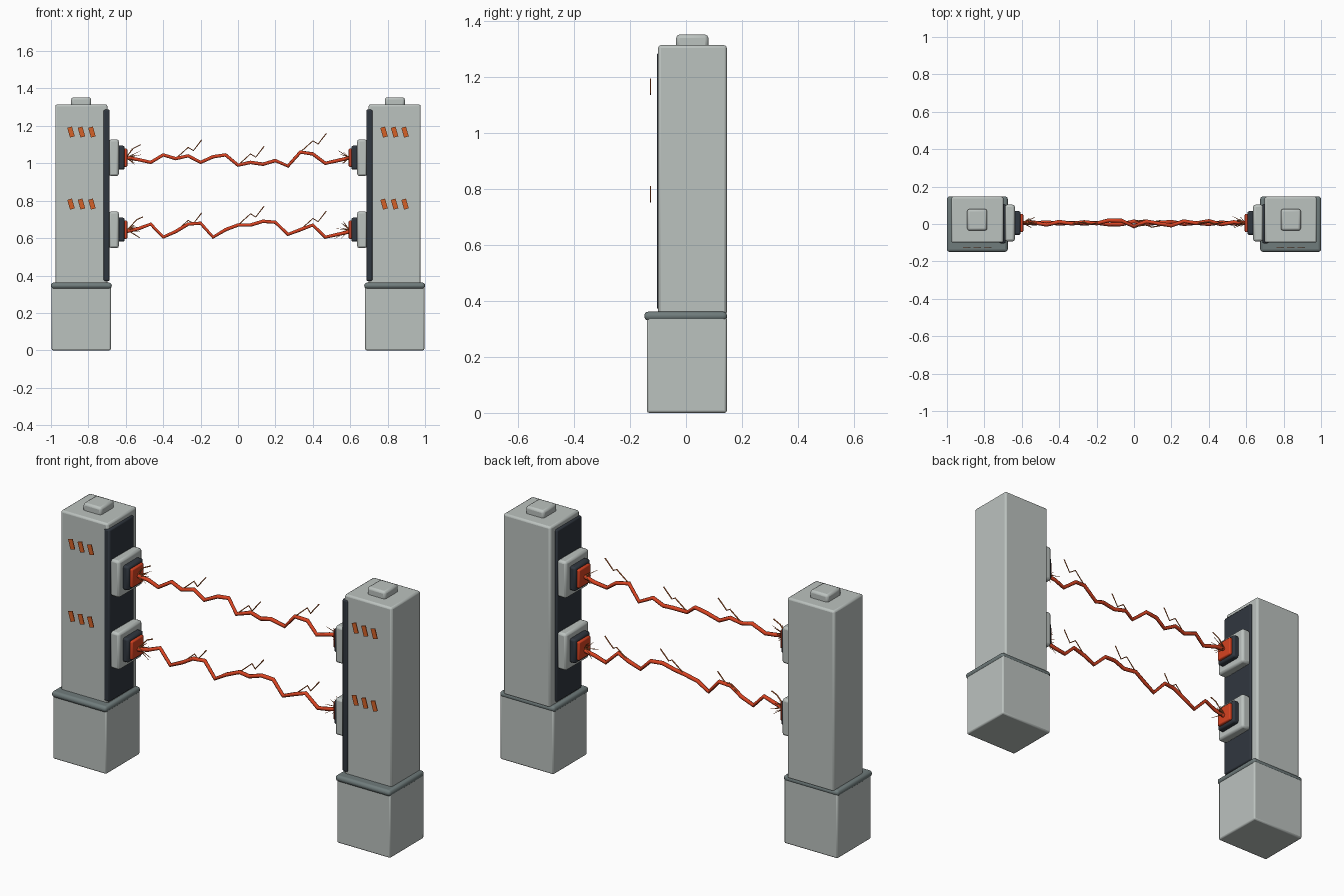
import bpy, math, random
from mathutils import Vector

if "Cube" in bpy.data.objects:
    bpy.data.objects.remove(bpy.data.objects["Cube"])

random.seed(4)


def material(name, rgb):
    m = bpy.data.materials.new(name)
    m.diffuse_color = (*rgb, 1)
    m.use_nodes = True
    m.node_tree.nodes["Principled BSDF"].inputs["Base Color"].default_value = m.diffuse_color
    return m


GREY = material("light_grey", (0.50, 0.54, 0.52))
STEEL = material("steel_grey", (0.16, 0.20, 0.20))
DARK = material("charcoal", (0.03, 0.038, 0.05))
RED = material("hot_red", (0.68, 0.055, 0.015))
ORANGE = material("warning_orange", (0.66, 0.12, 0.02))
SPARK = material("spark_orange", (0.70, 0.17, 0.04))


def box(name, lo, hi, mat, bevel=0.0, segments=2, tilt=0.0):
    """Bevelled box between two corners, optionally tilted about y."""
    lo, hi = Vector(lo), Vector(hi)
    bpy.ops.mesh.primitive_cube_add(size=1, location=(lo + hi) / 2)
    ob = bpy.context.object
    ob.name = name
    ob.scale = hi - lo
    bpy.ops.object.transform_apply(location=False, rotation=False, scale=True)
    ob.rotation_euler.y = tilt
    ob.data.materials.append(mat)
    if bevel:
        mod = ob.modifiers.new("bevel", 'BEVEL')
        mod.width = bevel
        mod.segments = segments
        bpy.ops.object.shade_smooth_by_angle(angle=math.radians(35))
    return ob


def side_box(name, side, x0, x1, y0, y1, z0, z1, mat, bevel, segments=2):
    """Box measured outward from the centre plane, on either side."""
    xs = sorted((side * x0, side * x1))
    return box(name, (xs[0], y0, z0), (xs[1], y1, z1), mat, bevel, segments)


def tubes(name, paths, radius, mat, taper=False):
    """Round wires along a list of point paths, turned into a mesh."""
    cu = bpy.data.curves.new(name, 'CURVE')
    cu.dimensions = '3D'
    cu.bevel_depth = radius
    cu.bevel_resolution = 1
    cu.use_fill_caps = True
    for pts in paths:
        sp = cu.splines.new('POLY')
        sp.points.add(len(pts) - 1)
        for i, (p, q) in enumerate(zip(sp.points, pts)):
            p.co = (*q, 1)
            p.radius = 1 - 0.7 * i / (len(pts) - 1) if taper else 1
    cu.materials.append(mat)
    ob = bpy.data.objects.new(name, cu)
    bpy.context.collection.objects.link(ob)
    bpy.ops.object.select_all(action='DESELECT')
    ob.select_set(True)
    bpy.context.view_layer.objects.active = ob
    bpy.ops.object.convert(target='MESH')
    return bpy.context.object


LEVELS = {"lower": 0.645, "upper": 1.03}

# Two mirrored pylons
for label, s in (("left", -1), ("right", 1)):
    side_box(label + "_base", s, 0.68, 0.996, -0.14, 0.146, 0, 0.345, GREY, 0.008)
    side_box(label + "_collar", s, 0.675, 1.0, -0.149, 0.147, 0.33, 0.362, STEEL, 0.014, 3)
    side_box(label + "_column", s, 0.698, 0.977, -0.10, 0.146, 0.35, 1.315, GREY, 0.01)
    side_box(label + "_top_cap", s, 0.785, 0.892, -0.035, 0.08, 1.30, 1.353, GREY, 0.012)
    side_box(label + "_inner_panel", s, 0.686, 0.72, -0.104, 0.106, 0.37, 1.288, DARK, 0.008)

    for level, z in LEVELS.items():
        # Stepped emitter: housing, insulator, glowing contact
        for part, x0, x1, h, mat, bev in (
                ("housing", 0.637, 0.69, 0.098, GREY, 0.012),
                ("insulator", 0.606, 0.645, 0.064, DARK, 0.010),
                ("contact", 0.592, 0.615, 0.049, RED, 0.006)):
            side_box(f"{label}_{level}_{part}", s, x0, x1, 0.005 - h, 0.005 + h,
                     z - h, z + h, mat, bev)

        # Three slanted warning stripes
        for k in (-1, 0, 1):
            x, zc = s * 0.837 + k * 0.056, z + 0.137
            box(f"{label}_{level}_stripe", (x - 0.013, -0.129, zc - 0.027),
                (x + 0.013, -0.125, zc + 0.027), ORANGE, tilt=math.radians(-16))

        # Short sparks fanning out from the contact
        fan = []
        for k in range(9):
            a = k * 2.4 + random.uniform(-0.4, 0.4)
            spread = random.uniform(0.02, 0.055)
            reach = random.uniform(0.02, 0.075)
            tip = (s * (0.59 - reach), 0.005 + 0.7 * spread * math.cos(a),
                   z + spread * math.sin(a))
            fan.append([(s * 0.594, 0.005, z), tip])
        tubes(f"{label}_{level}_sparks", fan, 0.003, SPARK, taper=True)

# Jagged arcs: height offsets in hundredths from the emitter centre
ARCS = {
    "upper": (0, -1, -2.5, 1.5, -0.5, 1, -2.5, 0.5, 1.5, -4, -2.5, -3.5, -1.5,
              -4.5, 3, 2, -3, -1.5, 0),
    "lower": (-1, 0.5, 3, -4, -1, 3, 3.5, -4, 0, 2.5, 2.5, 4.5, 4,
              -2.5, 0, 2.5, -4, -2.5, -1),
}
SWAY = (0.5, 0.8, -0.4, 1.2, 0.2, 1, 0.3, 2, 1.8, -1.3, 1.4, 0.2, -0.8, 1.5,
        0.4, 1.6, -0.2, 1, 0.5)
for level, heights in ARCS.items():
    flip = 1 if level == "upper" else -0.5
    path = [(-0.6 + i * 1.2 / 18, 0.005 + flip * (SWAY[i] - 0.5) / 100,
             LEVELS[level] + h / 100) for i, h in enumerate(heights)]
    tubes(level + "_arc", [path], 0.0105, RED)
    # Thin forked branches leaving the arc
    twigs = []
    for i in (4, 9, 14):
        x, y, z = path[i]
        twigs.append([(x + dx, y + dy, z + dz) for dx, dy, dz in
                      ((0, 0, 0), (0.067, 0.008, 0.06),
                       (0.095, -0.004, 0.043), (0.139, 0.004, 0.1))])
    if level == "lower":
        x, y, z = path[0]
        twigs.append([(x, y, z), (x + 0.06, y, z + 0.065), (x + 0.092, y, z + 0.078)])
    else:
        x, y, z = path[0]
        twigs.append([(x, y, z), (x + 0.04, y, z + 0.05), (x + 0.08, y, z + 0.07)])
    tubes(level + "_branches", twigs, 0.0032, SPARK)
